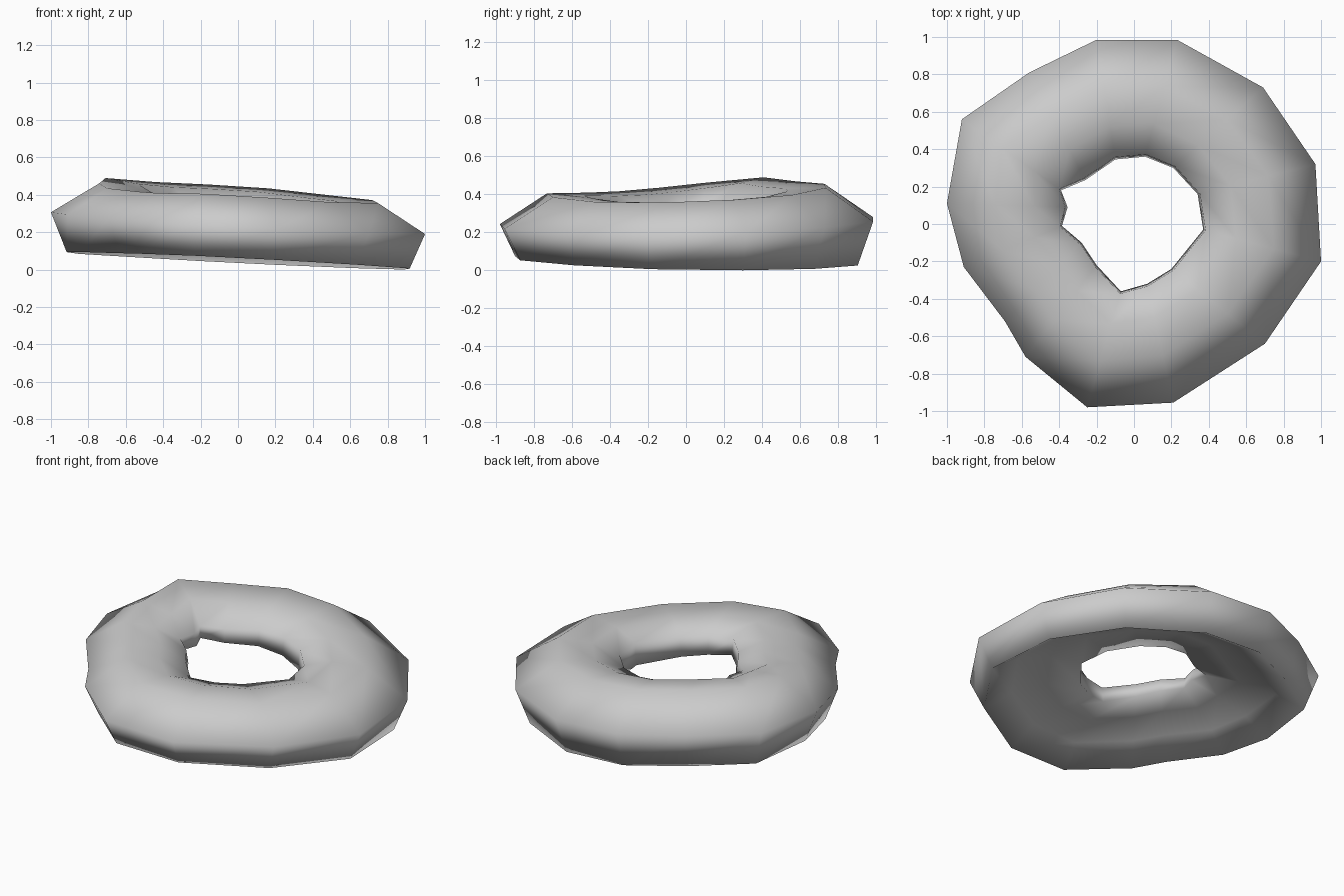
import bpy, bmesh

if "Cube" in bpy.data.objects:
    bpy.data.objects.remove(bpy.data.objects["Cube"])

# Outer and inner outlines of the ring, paired station by station (x, y)
outer = [(1, -.2), (.97, .32), (.69, .73), (.23, .985), (-.2, .985), (-.56, .81), (-.92, .56),
         (-1, .11), (-.91, -.23), (-.69, -.52), (-.58, -.71), (-.25, -.98), (.21, -.955), (.7, -.64)]
inner = [(.37, -.03), (.34, .16), (.21, .30), (.06, .36), (-.1, .345), (-.26, .235), (-.39, .18),
         (-.355, .09), (-.385, -.01), (-.28, -.1), (-.2, -.22), (-.07, -.36), (.07, -.32), (.2, -.24)]
# Small rises and dips of the top, per station
bump = [0, 0, 0, .01, .01, .01, .02, 0, -.015, -.015, -.01, .01, .01, 0]


def mid(x, y):
    return .255 - .055 * x + .02 * y


def top(x, y):
    return .415 - .065 * x + .035 * y


def base(x, y):
    return .055 - .05 * x - .015 * y


def lip(x, y):
    return .235 - .14 * x + .02 * y


# Cross-section: position from inner to outer edge, height surface, offset
# (rounded top, short inner lip, hollowed underside)
section = [(1, mid, 0), (.6, top, 0), (.28, top, -.015), (.02, mid, .085),
           (0, lip, 0), (.3, mid, -.035), (.62, base, .1), (.87, base, 0)]

# Ring body: slightly tilted, irregular shell
bm = bmesh.new()
rings = []
for (ox, oy), (ix, iy), h in zip(outer, inner, bump):
    ring = []
    for t, surface, dz in section:
        x, y = ix + (ox - ix) * t, iy + (oy - iy) * t
        z = surface(x, y) + dz + (h if surface is top else 0)
        ring.append(bm.verts.new((x, y, z)))
    rings.append(ring)
n, m = len(rings), len(section)
for i in range(n):
    a, b = rings[i], rings[(i + 1) % n]
    for j in range(m):
        k = (j + 1) % m
        bm.faces.new((a[j], b[j], b[k], a[k]))
low = min(v.co.z for v in bm.verts)
for v in bm.verts:
    v.co.z -= low
bmesh.ops.recalc_face_normals(bm, faces=bm.faces)
for f in bm.faces:
    f.smooth = True
mesh = bpy.data.meshes.new("ring_body")
bm.to_mesh(mesh)
bm.free()
bpy.context.collection.objects.link(bpy.data.objects.new("ring_body", mesh))
